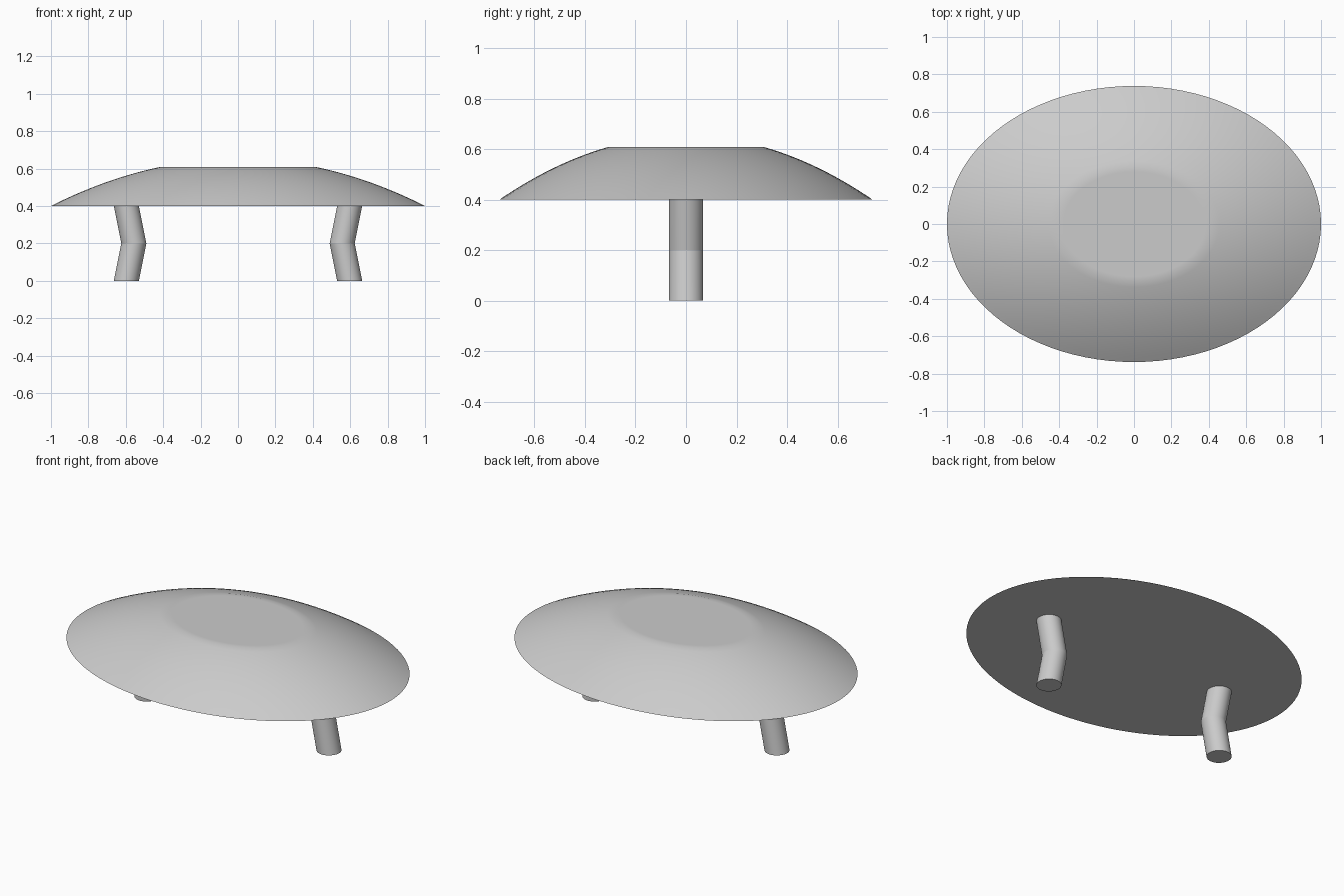
import bpy
import bmesh
import math

cube = bpy.data.objects.get("Cube")
if cube:
    bpy.data.objects.remove(cube, do_unlink=True)

grey = bpy.data.materials.new("plain grey")
grey.use_nodes = True
colour = (0.6, 0.6, 0.6, 1)
grey.diffuse_color = colour
grey.node_tree.nodes["Principled BSDF"].inputs["Base Color"].default_value = colour


def stacked_ellipses(name, rings, segments, sharp_rings):
    """Loft rings of (centre x, z, radius x, radius y), capped at both ends."""
    bm = bmesh.new()
    loops = []
    for cx, z, rx, ry in rings:
        angles = [2 * math.pi * i / segments for i in range(segments)]
        loops.append([bm.verts.new((cx + rx * math.cos(a), ry * math.sin(a), z))
                      for a in angles])
    for low, high in zip(loops, loops[1:]):
        for i in range(segments):
            j = (i + 1) % segments
            bm.faces.new((low[i], low[j], high[j], high[i])).smooth = True
    bm.faces.new(loops[0][::-1])
    bm.faces.new(loops[-1])
    # Crisp creases where the surface turns a corner
    for k in sharp_rings:
        for i in range(segments):
            edge = bm.edges.get((loops[k][i], loops[k][(i + 1) % segments]))
            edge.smooth = False
    mesh = bpy.data.meshes.new(name)
    bm.to_mesh(mesh)
    bm.free()
    mesh.materials.append(grey)
    obj = bpy.data.objects.new(name, mesh)
    bpy.context.collection.objects.link(obj)
    return obj


# Oval dome with a curved flank and a flat top
base, rise, depth = 0.4, 0.252, 0.738
top_radius, steps = 0.415, 14
dome = []
for i in range(steps + 1):
    r = 1 + (top_radius - 1) * i / steps
    dome.append((0, base + rise * (1 - r * r), r, r * depth))
flat_z = dome[-1][1]
dome.append((0, flat_z, 0.38, 0.38 * depth))
stacked_ellipses("dome", dome, 96, [0])

# Two round legs, kinked inwards at the knee
for side, label in ((1, "left"), (-1, "right")):
    leg = [(side * x, z, 0.067, 0.068)
           for x, z in ((0.597, 0), (0.557, 0.2), (0.597, base))]
    stacked_ellipses(label + "_leg", leg, 40, [0, 1, 2])
